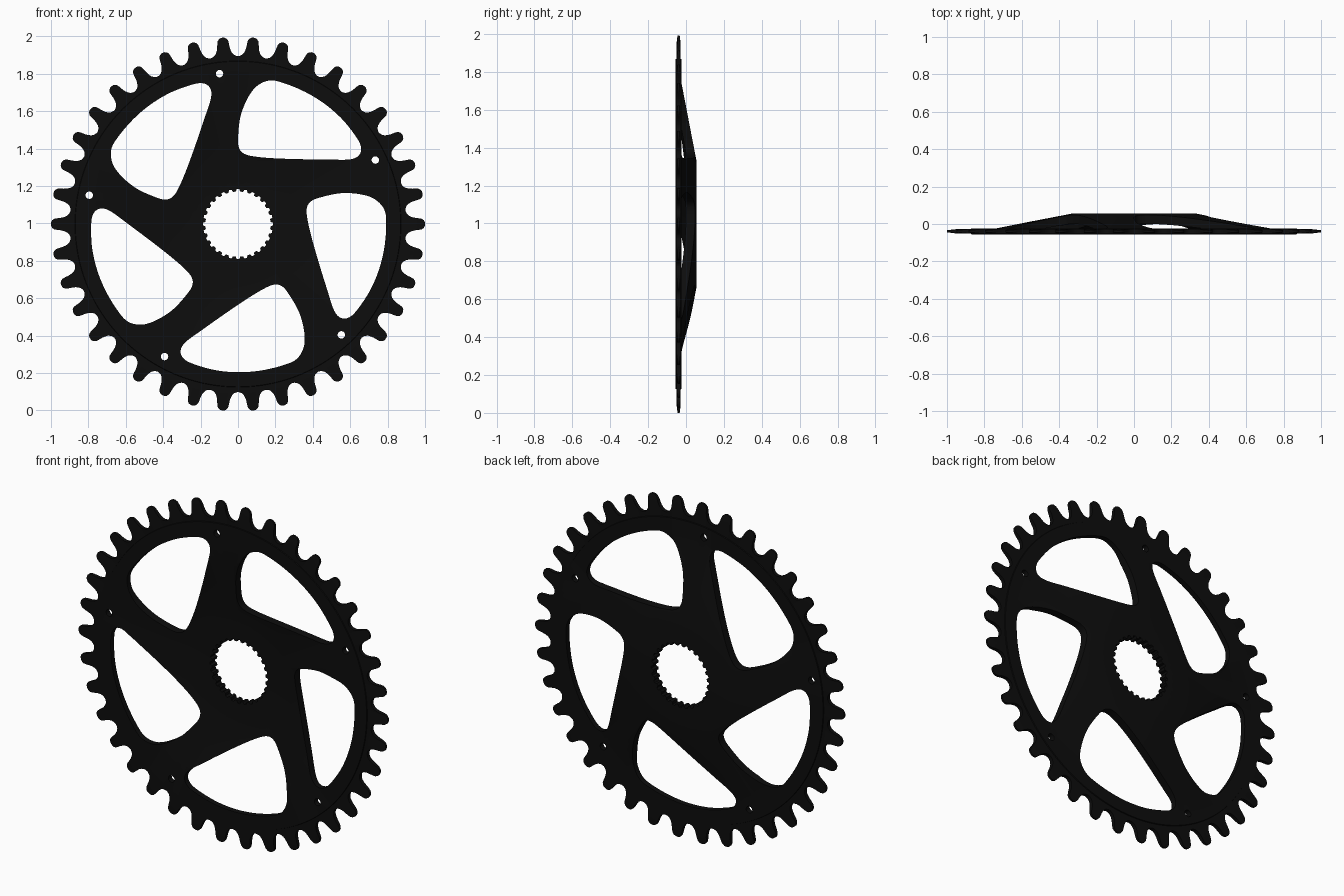
import bpy, bmesh
from math import sin, cos, tau, radians
from mathutils import Vector

TEETH = 38
ARMS = 5
SPLINES = 28
CENTRE_Z = cos(tau / TEETH / 2)

if "Cube" in bpy.data.objects:
    bpy.data.objects.remove(bpy.data.objects["Cube"])


def make_object(name, bm):
    bmesh.ops.recalc_face_normals(bm, faces=bm.faces)
    mesh = bpy.data.meshes.new(name)
    bm.to_mesh(mesh)
    bm.free()
    obj = bpy.data.objects.new(name, mesh)
    bpy.context.collection.objects.link(obj)
    return obj


def polar(r, a):
    return Vector((r * cos(a), r * sin(a)))


def rotate(p, a):
    return Vector((p.x * cos(a) - p.y * sin(a), p.x * sin(a) + p.y * cos(a)))


def smooth_loop(points, steps=5):
    """Closed Catmull-Rom curve through the points."""
    pts = [Vector(p) for p in points]
    n = len(pts)
    out = []
    for i in range(n):
        a, b, c, d = (pts[(i + k) % n] for k in (-1, 0, 1, 2))
        for s in range(steps):
            t = s / steps
            out.append(0.5 * (2 * b + (c - a) * t + (2 * a - 5 * b + 4 * c - d) * t * t
                              + (3 * b - a - 3 * c + d) * t ** 3))
    return out


def add_prism(bm, outline, depth=0.2):
    """Straight prism along y from an outline in the x-z plane."""
    front = [bm.verts.new((p.x, -depth, p.y)) for p in outline]
    back = [bm.verts.new((p.x, depth, p.y)) for p in outline]
    bm.faces.new(front)
    bm.faces.new(back[::-1])
    n = len(outline)
    for i in range(n):
        j = (i + 1) % n
        bm.faces.new((front[i], back[i], back[j], front[j]))


def lathe(name, profile, segments=152):
    """Revolve a closed (radius, y) profile around the y axis."""
    bm = bmesh.new()
    rings = [[bm.verts.new((r * cos(tau * i / segments), y, r * sin(tau * i / segments)))
              for r, y in profile] for i in range(segments)]
    n = len(profile)
    for i in range(segments):
        a, b = rings[i], rings[(i + 1) % segments]
        for k in range(n):
            m = (k + 1) % n
            bm.faces.new((a[k], a[m], b[m], b[k]))
    return make_object(name, bm)


def boolean(obj, cutter, operation):
    mod = obj.modifiers.new(operation.title(), 'BOOLEAN')
    mod.operation = operation
    mod.solver = 'EXACT'
    mod.object = cutter
    bpy.context.view_layer.objects.active = obj
    bpy.ops.object.modifier_apply(modifier=mod.name)
    bpy.data.objects.remove(cutter)


# Dished body: flat hub, sloping arms, flat rim, thinner tapered tooth band
body = lathe("chainring", [
    (0.14, 0.008), (0.33, 0.008), (0.67, -0.055), (0.87, -0.055),
    (0.872, -0.050), (0.955, -0.050), (1.004, -0.044),
    (1.004, -0.034), (0.955, -0.028), (0.872, -0.028),
    (0.87, -0.023), (0.74, -0.023), (0.335, 0.055), (0.14, 0.055)])

# Toothed outline: half a tooth as (sideways offset, radius), mirrored and repeated
half_tooth = [(0.010, 0.999), (0.020, 0.994), (0.028, 0.983), (0.031, 0.968),
              (0.033, 0.950), (0.037, 0.932), (0.044, 0.916), (0.054, 0.905),
              (0.065, 0.900)]
tooth = ([(-t, r) for t, r in reversed(half_tooth)] + [(0, 1.0)] + half_tooth)
outline = []
for i in range(TEETH):
    outline += [polar(r, tau * i / TEETH + t / r) for t, r in tooth]
    outline.append(polar(0.898, tau * (i + 0.5) / TEETH))
bm = bmesh.new()
add_prism(bm, outline)
boolean(body, make_object("tooth_cutter", bm), 'INTERSECT')

# Openings: swept windows between the arms, rim holes and the splined bore
window = smooth_loop([
    (0.0, 0.45), (0.012, 0.57), (0.05, 0.67), (0.10, 0.737), (0.17, 0.768),
    (0.25, 0.752), (0.36, 0.706), (0.46, 0.645), (0.55, 0.568), (0.62, 0.483),
    (0.656, 0.42), (0.650, 0.372), (0.60, 0.346), (0.48, 0.345),
    (0.33, 0.347), (0.19, 0.352), (0.09, 0.361), (0.035, 0.375), (0.008, 0.402)])
bm = bmesh.new()
for i in range(ARMS):
    turn = tau * i / ARMS
    add_prism(bm, [rotate(p, turn) for p in window])
    hole = polar(0.81, radians(97) + turn)
    add_prism(bm, [hole + polar(0.02, tau * k / 20) for k in range(20)])
bore = []
for i in range(SPLINES):
    for shift, r in ((-0.32, 0.174), (-0.16, 0.187), (0.16, 0.187), (0.32, 0.174)):
        bore.append(polar(r, tau * (i + shift) / SPLINES))
add_prism(bm, bore)
boolean(body, make_object("opening_cutter", bm), 'DIFFERENCE')

# Finish: stand on the ground, one black coating, smooth curved walls
body.location.z = CENTRE_Z
black = bpy.data.materials.new("black_coating")
black.use_nodes = True
colour = (0.004, 0.004, 0.004, 1)
black.diffuse_color = colour
black.node_tree.nodes["Principled BSDF"].inputs["Base Color"].default_value = colour
body.data.materials.clear()
body.data.materials.append(black)
bpy.ops.object.select_all(action='DESELECT')
body.select_set(True)
bpy.context.view_layer.objects.active = body
bpy.ops.object.shade_smooth_by_angle(angle=radians(30))
